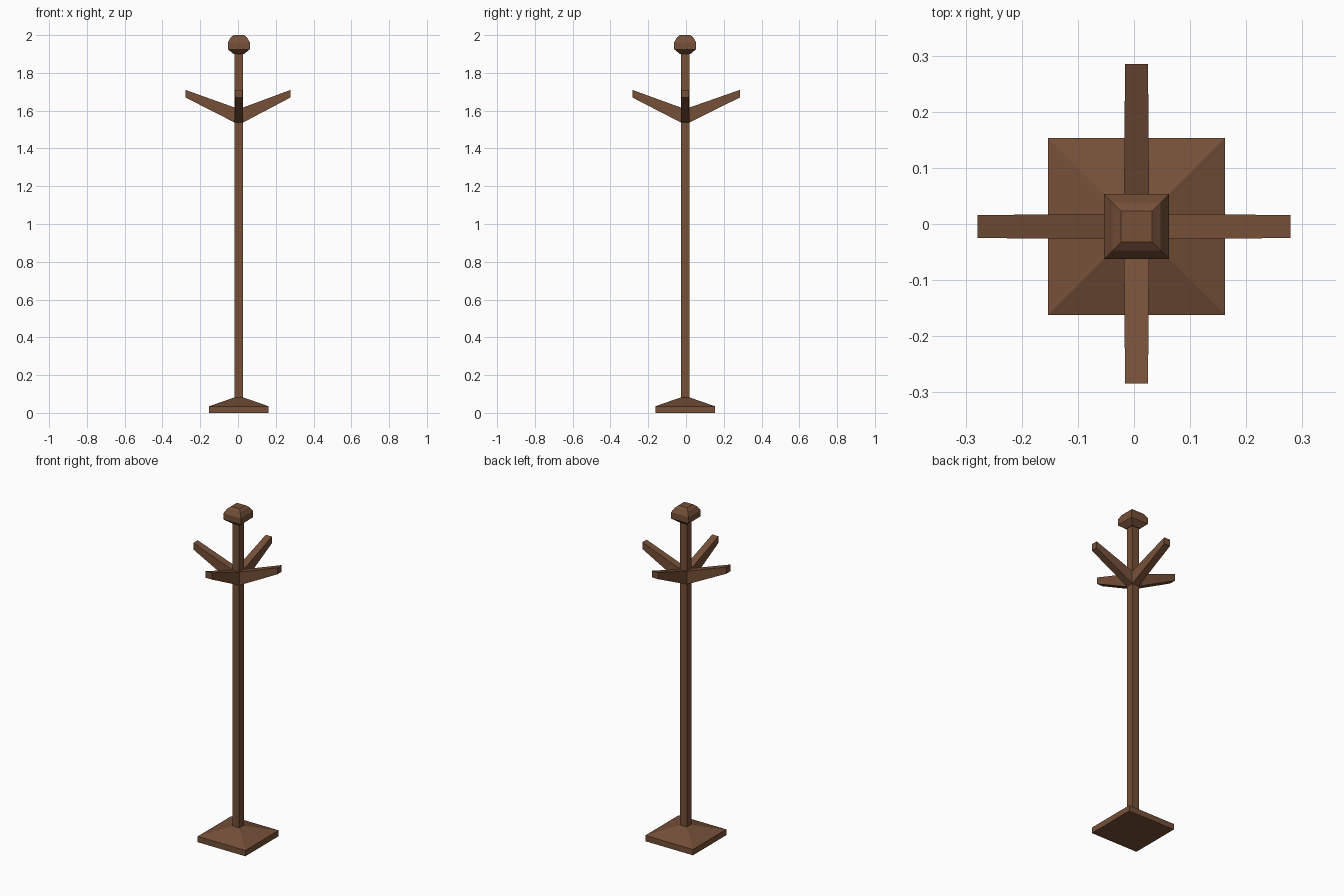
import bpy
import bmesh
from mathutils import Matrix, Vector

cube = bpy.data.objects.get("Cube")
if cube:
    bpy.data.objects.remove(cube, do_unlink=True)

wood = bpy.data.materials.new("brown_wood")
wood.use_nodes = True
colour = (0.18, 0.08, 0.04, 1)
wood.diffuse_color = colour
wood.node_tree.nodes["Principled BSDF"].inputs["Base Color"].default_value = colour

# The post stands slightly off the centre of the arms
AXIS = Vector((0.0045, -0.0045, 0))


def loft(name, rings):
    """Skin a stack of four-cornered rings and close both ends."""
    bm = bmesh.new()
    loops = [[bm.verts.new(p) for p in ring] for ring in rings]
    for a, b in zip(loops, loops[1:]):
        for i in range(4):
            j = (i + 1) % 4
            bm.faces.new((a[i], a[j], b[j], b[i]))
    bm.faces.new(loops[0])
    bm.faces.new(loops[-1])
    bmesh.ops.recalc_face_normals(bm, faces=bm.faces)
    mesh = bpy.data.meshes.new(name)
    bm.to_mesh(mesh)
    bm.free()
    mesh.materials.append(wood)
    obj = bpy.data.objects.new(name, mesh)
    bpy.context.collection.objects.link(obj)
    return obj


def square_stack(name, profile):
    """Square sections given as (half width, height)."""
    corners = ((-1, -1), (1, -1), (1, 1), (-1, 1))
    return loft(name, [[AXIS + Vector((x * r, y * r, z)) for x, y in corners]
                       for r, z in profile])


# Foot, post and faceted finial
square_stack("base", [(0.158, 0), (0.158, 0.035), (0.023, 0.082)])
square_stack("post", [(0.023, 0.03), (0.023, 1.91)])
square_stack("finial", [(0.028, 1.90), (0.058, 1.925), (0.058, 1.962),
                        (0.043, 1.988), (0.028, 2.0)])


# Four tapered arms rising from the post
def arm_ring(x, half, low, high):
    return [Vector((x, -half, low)), Vector((x, half, low)),
            Vector((x, half, high)), Vector((x, -half, high))]


arms = (("left_arm", 0, 0.274), ("back_arm", 90, 0.290),
        ("right_arm", 180, 0.283), ("front_arm", 270, 0.280))
for name, angle, reach in arms:
    turn = Matrix.Rotation(angle * 3.14159265 / 180, 4, "Z")
    rings = [arm_ring(0.018, 0.0225, 1.535, 1.615),
             arm_ring(reach, 0.0205, 1.67, 1.71)]
    loft(name, [[turn @ p + AXIS for p in ring] for ring in rings])
